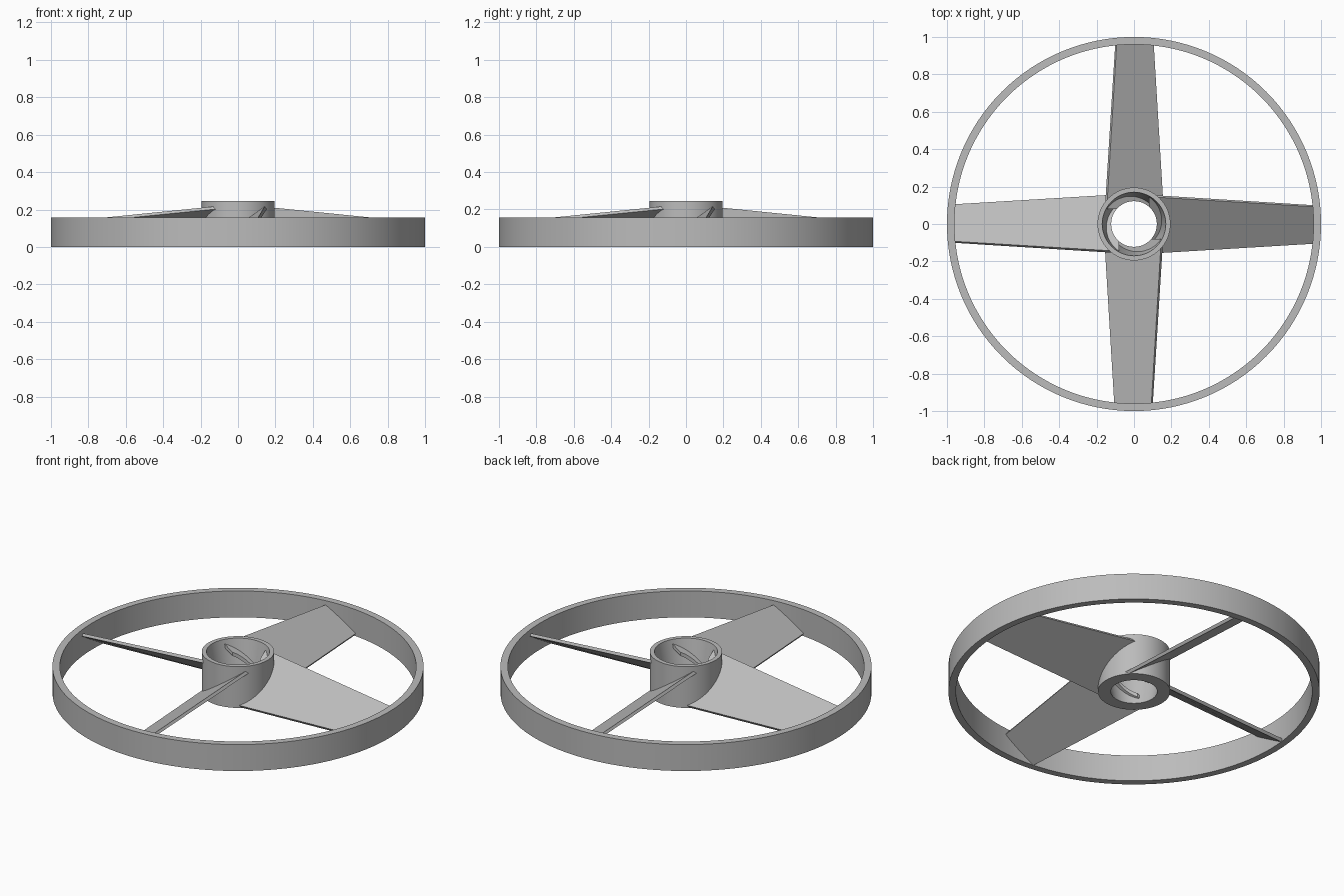
import bpy, bmesh, math
from mathutils import Matrix

cube = bpy.data.objects.get("Cube")
if cube:
    bpy.data.objects.remove(cube)

grey = bpy.data.materials.new("plain grey")
grey.use_nodes = True
COLOUR = (0.5, 0.5, 0.5, 1)
grey.diffuse_color = COLOUR
grey.node_tree.nodes["Principled BSDF"].inputs["Base Color"].default_value = COLOUR


def finish(name, bm, smooth=False):
    bmesh.ops.recalc_face_normals(bm, faces=bm.faces)
    mesh = bpy.data.meshes.new(name)
    bm.to_mesh(mesh)
    bm.free()
    obj = bpy.data.objects.new(name, mesh)
    bpy.context.collection.objects.link(obj)
    mesh.materials.append(grey)
    if smooth:
        bpy.ops.object.select_all(action="DESELECT")
        obj.select_set(True)
        bpy.context.view_layer.objects.active = obj
        bpy.ops.object.shade_smooth_by_angle(angle=math.radians(30))
    return obj


def lathe(name, profile, segments):
    """Spin a closed (radius, z) profile about z."""
    bm = bmesh.new()
    loops = []
    for i in range(segments):
        a = 2 * math.pi * i / segments
        loops.append([bm.verts.new((r * math.cos(a), r * math.sin(a), z)) for r, z in profile])
    n = len(profile)
    for i in range(segments):
        p, q = loops[i], loops[(i + 1) % segments]
        for j in range(n):
            k = (j + 1) % n
            bm.faces.new((p[j], q[j], q[k], p[k]))
    return finish(name, bm, True)


# Outer rim and tapered-bore hub
lathe("outer_rim", [(1, 0), (1, 0.157), (0.96, 0.157), (0.96, 0)], 128)
lathe("hub", [(0.195, 0), (0.195, 0.245), (0.17, 0.245), (0.125, 0)], 64)

# Helper that trims the blade roots to a clear central hole
bm = bmesh.new()
bmesh.ops.create_cone(bm, cap_ends=True, segments=64, radius1=0.122, radius2=0.122,
                      depth=1, matrix=Matrix.Translation((0, 0, 0.1)))
cutter = finish("hole_cutter", bm)
cutter.hide_render = True
cutter.hide_viewport = True

# Pitched blade sections: (tangent, z), low edge first
ROOT = [(-0.145, 0), (0.152, 0.2), (0.142, 0.215), (-0.155, 0.015)]
TIP = [(-0.095, 0), (0.1, 0.117), (0.092, 0.131), (-0.105, 0.015)]
ROOT_R, TIP_R = 0.14, 0.97
INNER_R = 0.08


def section(bm, radius):
    t = (radius - ROOT_R) / (TIP_R - ROOT_R)
    return [bm.verts.new((a[0] + (b[0] - a[0]) * t, -radius, a[1] + (b[1] - a[1]) * t))
            for a, b in zip(ROOT, TIP)]


for i, side in enumerate(("front", "left", "back", "right")):
    bm = bmesh.new()
    inner, outer = section(bm, INNER_R), section(bm, TIP_R)
    bm.faces.new(inner)
    bm.faces.new(outer)
    for j in range(4):
        k = (j + 1) % 4
        bm.faces.new((inner[j], inner[k], outer[k], outer[j]))
    # Keep the inner end within the hub wall
    bm.transform(Matrix.Rotation(i * math.pi / 2, 4, "Z"))
    blade = finish(side + "_blade", bm)
    trim = blade.modifiers.new("hole", "BOOLEAN")
    trim.operation = "DIFFERENCE"
    trim.solver = "EXACT"
    trim.object = cutter
